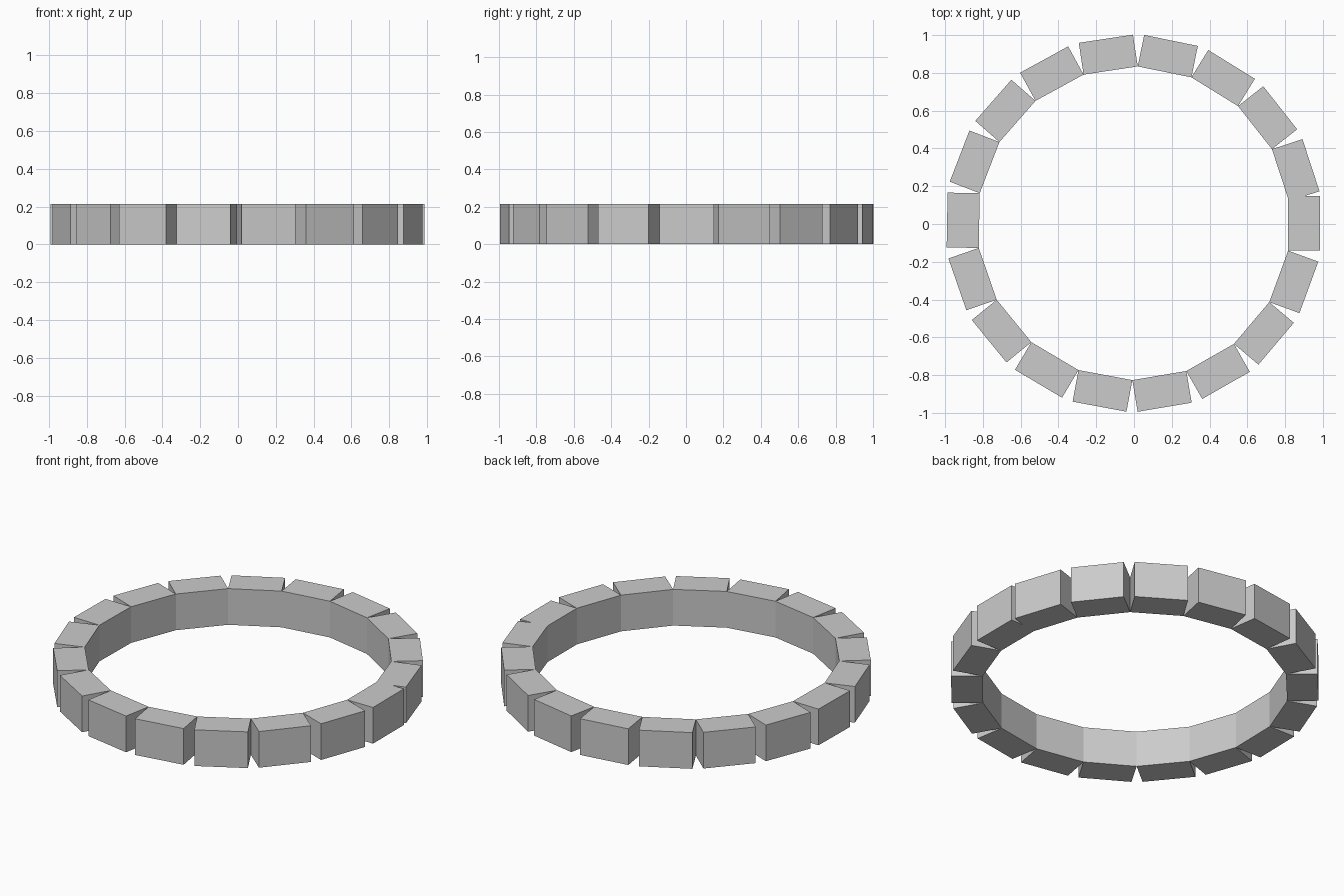
import bpy, bmesh, math
from mathutils import Vector

if "Cube" in bpy.data.objects:
    bpy.data.objects.remove(bpy.data.objects["Cube"])

# Ring of straight blocks laid end to end; the slightly large step makes the last overlap the first
COUNT, STEP = 18, math.radians(20.11)
LENGTH, DEPTH, HEIGHT = 0.290, 0.170, 0.215


def make_block(name, start, angle):
    """Box extruded outward from an inner edge starting at `start`."""
    along = Vector((math.cos(angle), math.sin(angle)))
    out = Vector((-along.y, along.x))
    base = [start, start + along * LENGTH,
            start + along * LENGTH + out * DEPTH, start + out * DEPTH]
    bm = bmesh.new()
    face = bm.faces.new([bm.verts.new((p.x, p.y, 0)) for p in base])
    ext = bmesh.ops.extrude_face_region(bm, geom=[face], use_keep_orig=True)
    top = [v for v in ext["geom"] if isinstance(v, bmesh.types.BMVert)]
    bmesh.ops.translate(bm, verts=top, vec=(0, 0, HEIGHT))
    bmesh.ops.recalc_face_normals(bm, faces=bm.faces)
    mesh = bpy.data.meshes.new(name)
    bm.to_mesh(mesh)
    bm.free()
    bpy.context.collection.objects.link(bpy.data.objects.new(name, mesh))
    return start + along * LENGTH


# Walk clockwise around the inner edge from the right side
point, angle = Vector((0.816, 0.149)), math.radians(-90)
for i in range(COUNT):
    point = make_block(f"ring_block_{i + 1:02d}", point, angle)
    angle -= STEP
